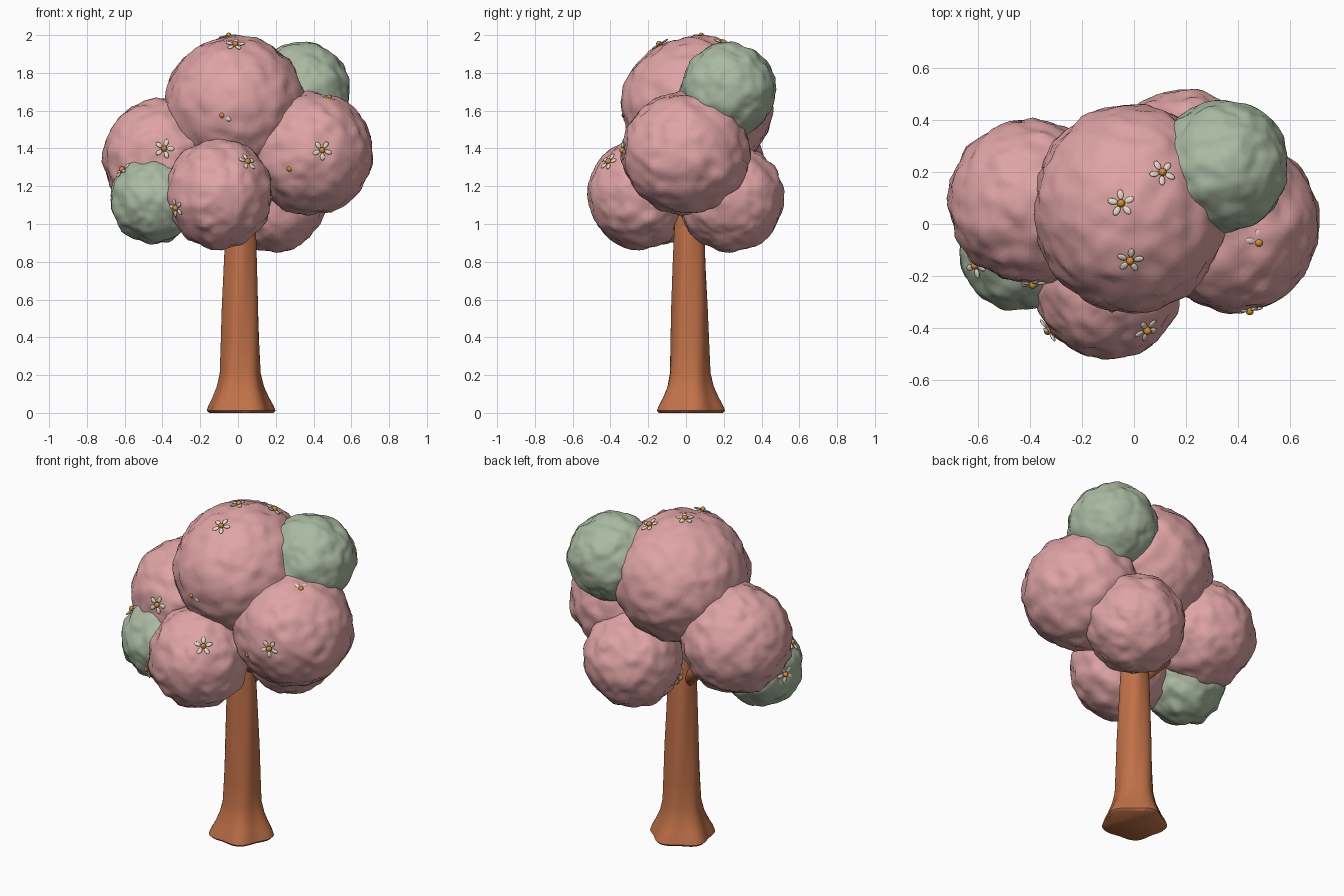
import bpy, bmesh, math
from mathutils import Vector, Matrix, noise
from mathutils.bvhtree import BVHTree

if "Cube" in bpy.data.objects:
    bpy.data.objects.remove(bpy.data.objects["Cube"])


def material(name, rgb):
    m = bpy.data.materials.new(name)
    m.diffuse_color = (*rgb, 1)
    m.use_nodes = True
    m.node_tree.nodes["Principled BSDF"].inputs["Base Color"].default_value = m.diffuse_color
    return m


PINK = material("blossom pink", (0.74, 0.37, 0.375))
GREEN = material("sage green", (0.40, 0.49, 0.36))
BARK = material("bark brown", (0.53, 0.165, 0.065))
CREAM = material("petal cream", (0.78, 0.71, 0.58))
ORANGE = material("flower orange", (0.68, 0.27, 0.025))


def finish(bm, name, mats):
    for f in bm.faces:
        f.smooth = True
    me = bpy.data.meshes.new(name)
    bm.to_mesh(me)
    bm.free()
    for m in mats:
        me.materials.append(m)
    ob = bpy.data.objects.new(name, me)
    bpy.context.collection.objects.link(ob)
    return ob


def tube(bm, rings, n):
    """Skin rings of points and cap both ends."""
    vs = [[bm.verts.new(p) for p in ring] for ring in rings]
    for a, b in zip(vs, vs[1:]):
        for i in range(n):
            j = (i + 1) % n
            bm.faces.new((a[i], a[j], b[j], b[i]))
    bm.faces.new(vs[0][::-1])
    bm.faces.new(vs[-1])


# Trunk: lobed, slightly twisted, flaring at the roots
N = 50
profile = [(0.0, 0.165, 0.07), (0.012, 0.176, 0.07), (0.04, 0.166, 0.07), (0.08, 0.146, 0.065),
           (0.14, 0.122, 0.05), (0.21, 0.107, 0.04), (0.35, 0.102, 0.035), (0.55, 0.096, 0.035),
           (0.75, 0.088, 0.035), (0.92, 0.082, 0.03), (1.05, 0.075, 0.03), (1.25, 0.055, 0.0)]
rings = []
for z, r, lobe in profile:
    ring = []
    for i in range(N):
        a = 2 * math.pi * i / N
        rr = r * (1 + lobe * math.cos(5 * (a - 0.2) - 4.5 * z))
        ring.append((0.013 + rr * math.cos(a), 0.019 + rr * math.sin(a), z))
    rings.append(ring)
bm = bmesh.new()
tube(bm, rings, N)
trunk = finish(bm, "trunk", [BARK])
bpy.context.view_layer.objects.active = trunk
trunk.select_set(True)
bpy.ops.object.shade_smooth_by_angle(angle=math.radians(50))

# Foliage clumps: centre, radii, colour
clumps = {
    "crown_clump": ((-0.012, 0.06, 1.625), (0.375, 0.40, 0.37), PINK),
    "left_clump": ((-0.405, 0.085, 1.35), (0.31, 0.315, 0.31), PINK),
    "right_clump": ((0.382, 0.0, 1.375), (0.333, 0.338, 0.325), PINK),
    "front_clump": ((-0.10, -0.238, 1.16), (0.282, 0.28, 0.29), PINK),
    "back_clump": ((0.19, 0.24, 1.135), (0.277, 0.277, 0.28), PINK),
    "left_green_clump": ((-0.445, -0.10, 1.13), (0.23, 0.23, 0.23), GREEN),
    "right_green_clump": ((0.342, 0.223, 1.71), (0.25, 0.252, 0.25), GREEN),
}
trees = {}
for k, (name, (c, r, mat)) in enumerate(clumps.items()):
    bm = bmesh.new()
    bmesh.ops.create_icosphere(bm, subdivisions=5, radius=1)
    c = Vector(c)
    seed = Vector((7.3 * k, 3.1 * k, 5.7 * k))
    for v in bm.verts:
        p = Vector(v.co[i] * r[i] for i in range(3))
        bump = 0.016 * noise.noise(p * 12 + seed) + 0.007 * noise.noise(p * 27 + seed)
        v.co = c + p + v.co * bump
    bm.normal_update()
    trees[name] = BVHTree.FromBMesh(bm)
    finish(bm, name, [mat])

# Branches hidden inside the canopy
for name, z0 in (("left_clump", 0.93), ("right_clump", 1.0), ("front_clump", 0.95),
                 ("back_clump", 0.92), ("crown_clump", 1.1)):
    a, b = Vector((0.013, 0.019, z0)), Vector(clumps[name][0])
    b = a.lerp(b, 0.8)
    q = (b - a).to_track_quat('Z', 'Y')
    rings = []
    for t, rad in ((0, 0.045), (0.5, 0.04), (1, 0.025)):
        rings.append([a.lerp(b, t) + q @ Vector((rad * math.cos(i * math.pi / 8),
                      rad * math.sin(i * math.pi / 8), 0)) for i in range(16)])
    bm = bmesh.new()
    tube(bm, rings, 16)
    finish(bm, name.replace("clump", "branch"), [BARK])

# Flowers: clump, approximate position, lift off the surface
flowers = [
    ("left_clump", (-0.39, -0.24, 1.40), 0.006),
    ("left_green_clump", (-0.615, -0.16, 1.29), 0.006),
    ("left_green_clump", (-0.66, -0.03, 1.15), 0.004),
    ("front_clump", (-0.315, -0.40, 1.09), 0.006),
    ("front_clump", (0.05, -0.41, 1.33), 0.0),
    ("back_clump", (-0.06, 0.18, 1.06), 0.004),
    ("right_clump", (0.445, -0.33, 1.39), 0.006),
    ("right_clump", (0.485, -0.075, 1.68), -0.008),
    ("right_clump", (0.27, -0.30, 1.29), -0.01),
    ("crown_clump", (-0.015, -0.14, 1.95), 0.006),
    ("crown_clump", (-0.05, 0.08, 2.0), 0.0),
    ("crown_clump", (0.11, 0.20, 1.96), 0.004),
    ("crown_clump", (-0.085, -0.33, 1.575), -0.012),
]
for k, (name, pos, lift) in enumerate(flowers):
    c = Vector(clumps[name][0])
    d = (Vector(pos) - c).normalized()
    hit = trees[name].ray_cast(c + d, -d)[0]
    base = Matrix.Translation(hit + d * lift) @ d.to_track_quat('Z', 'Y').to_matrix().to_4x4()
    bm = bmesh.new()
    for i in range(5):
        m = (base @ Matrix.Rotation(math.tau * i / 5 + k, 4, 'Z') @ Matrix.Translation((0.034, 0, 0))
             @ Matrix.Diagonal((0.02, 0.0125, 0.006, 1)))
        bmesh.ops.create_uvsphere(bm, u_segments=12, v_segments=8, radius=1, matrix=m)
    petals = set(bm.faces)
    bmesh.ops.create_uvsphere(bm, u_segments=12, v_segments=8, radius=0.0155,
                              matrix=base @ Matrix.Translation((0, 0, 0.004)))
    for f in bm.faces:
        f.material_index = 0 if f in petals else 1
    finish(bm, "flower_%02d" % (k + 1), [CREAM, ORANGE])
